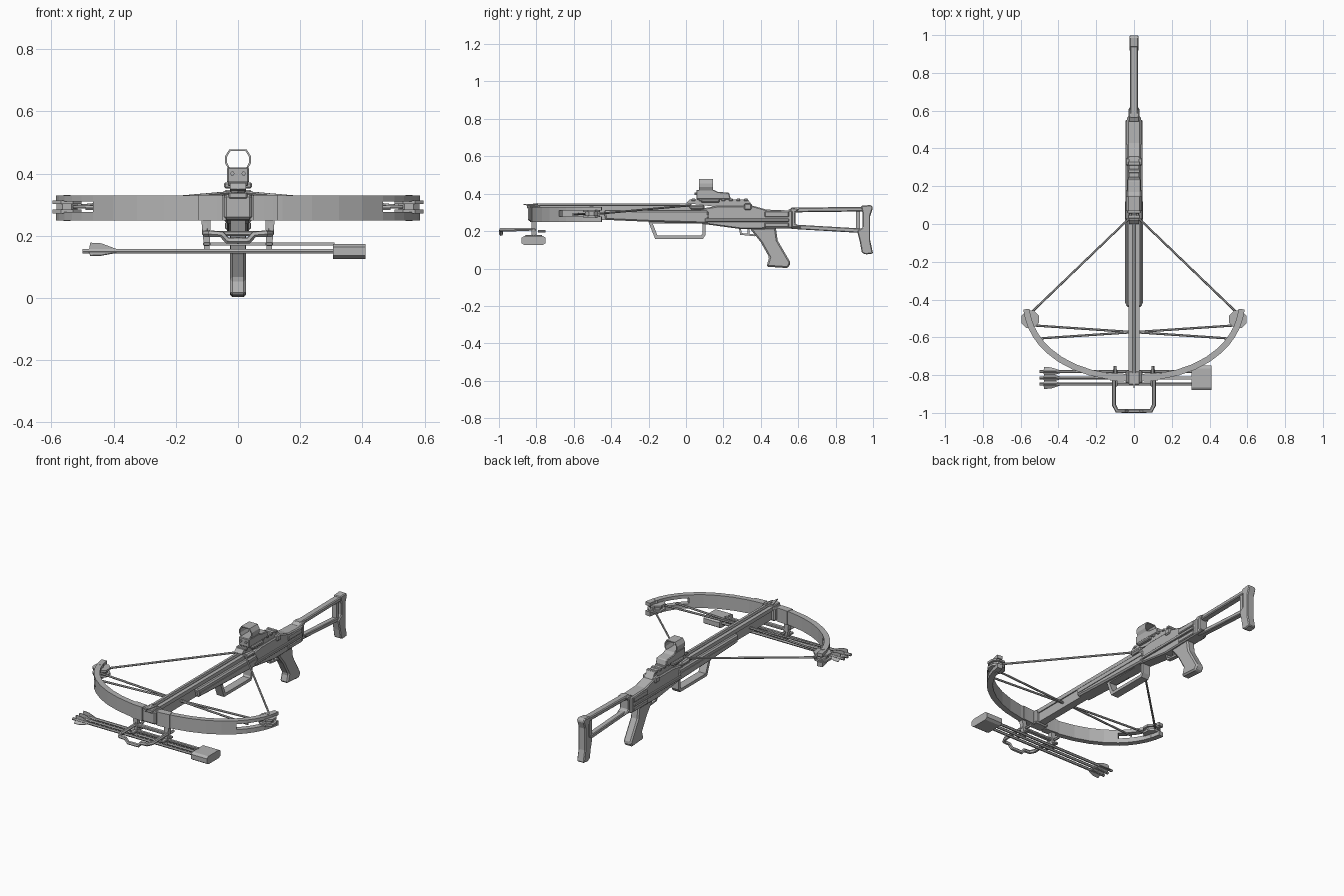
import bpy, bmesh, math
from mathutils import Vector

cube = bpy.data.objects.get("Cube")
if cube:
    bpy.data.objects.remove(cube, do_unlink=True)

COLOUR = (0.45, 0.45, 0.45, 1)
grey = bpy.data.materials.new("plain grey")
grey.use_nodes = True
grey.diffuse_color = COLOUR
grey.node_tree.nodes["Principled BSDF"].inputs["Base Color"].default_value = COLOUR


def place(name, data, mirror):
    data.materials.append(grey)
    obj = bpy.data.objects.new(name, data)
    bpy.context.collection.objects.link(obj)
    if mirror:
        obj.modifiers.new("both sides", "MIRROR")
    return obj


def solid(name, outline, offset, bevel=0, wall=0, mirror=False):
    """Push a flat outline along an offset; a wall thickness makes it a hollow frame."""
    bm = bmesh.new()
    face = bm.faces.new([bm.verts.new(point) for point in outline])
    face.normal_update()
    if wall:
        bmesh.ops.inset_individual(bm, faces=[face], thickness=wall, use_even_offset=True)
        bmesh.ops.delete(bm, geom=[face], context="FACES")
    pushed = bmesh.ops.extrude_face_region(bm, geom=bm.faces[:])["geom"]
    bmesh.ops.translate(bm, vec=offset, verts=[v for v in pushed if isinstance(v, bmesh.types.BMVert)])
    bmesh.ops.recalc_face_normals(bm, faces=bm.faces)
    mesh = bpy.data.meshes.new(name)
    bm.to_mesh(mesh)
    bm.free()
    obj = place(name, mesh, mirror)
    if bevel:
        chamfer = obj.modifiers.new("chamfer", "BEVEL")
        chamfer.width = bevel
        chamfer.segments = 1


def side(name, outline, width, **options):
    """Profile in (y, z), centred on x."""
    points = [(-width / 2, y, z) for y, z in outline]
    solid(name, points, (width, 0, 0), **options)


def beam(name, start, end, depth, width, **options):
    """Straight bar whose lower edge runs from start to end in (y, z)."""
    (y, z), (far_y, far_z) = start, end
    outline = [start, end, (far_y, far_z + depth), (y, z + depth)]
    side(name, outline, width, **options)


def block(name, centre, size, **options):
    x, y, z = centre
    w, d, h = (length / 2 for length in size)
    outline = [(x - w, y - d, z - h), (x + w, y - d, z - h), (x + w, y + d, z - h), (x - w, y + d, z - h)]
    solid(name, outline, (0, 0, size[2]), **options)


def rod(name, path, radius, mirror=False):
    curve = bpy.data.curves.new(name, "CURVE")
    curve.dimensions = "3D"
    curve.bevel_depth = radius
    curve.bevel_resolution = 1
    curve.use_fill_caps = True
    spline = curve.splines.new("POLY")
    spline.points.add(len(path) - 1)
    for point, position in zip(spline.points, path):
        point.co = (*position, 1)
    spline.use_smooth = False
    place(name, curve, mirror)


def ring(radius, sides=8):
    turns = [math.tau * (k + 0.5) / sides for k in range(sides)]
    return [(radius * math.cos(a), radius * math.sin(a)) for a in turns]


# Flight rail with a centre groove, and the fore-end under it
beam("rail_core", (-.83, .26), (.1, .26), .06, .045)
block("rail_edges", (.018, -.4, .325), (.022, .88, .022), mirror=True)
side("fore_end", [(-.44, .31), (.12, .31), (.12, .24), (-.2, .25), (-.43, .26)], .086, bevel=.008)
beam("fore_end_rib", (-.42, .275), (.12, .275), .012, .094)

# Receiver with raised side panels
side("receiver", [(.08, .32), (.17, .335), (.36, .335), (.43, .315), (.57, .31),
                  (.57, .215), (.3, .21), (.08, .24)], .072, bevel=.006)
beam("receiver_rib", (.1, .25), (.55, .25), .018, .09, bevel=.003)
beam("rear_panel", (.42, .22), (.55, .22), .025, .084, bevel=.004)
beam("upper_panel", (.42, .275), (.55, .275), .03, .084, bevel=.004)
block("latch_housing", (0, .06, .328), (.09, .08, .025), bevel=.008)

# Sight rail with cross teeth
side("sight_rail", [(0, .35), (.02, .37), (.33, .37), (.36, .33), (.16, .33)], .052)
for k in range(8):
    block("rail_tooth", (0, .04 + k * .04, .367), (.064, .02, .014), bevel=.003)
block("rail_foot", (0, .33, .33), (.09, .04, .035), bevel=.006)

# Reflex sight: body, clamp, screws and open hood
side("sight_body", [(.055, .37), (.055, .42), (.15, .42), (.17, .41), (.23, .405), (.24, .37)], .07, bevel=.004)
block("sight_clamp", (0, .13, .362), (.09, .1, .02), bevel=.005)
rod("sight_screws", [(.018, .045, .4), (.018, .06, .4)], .007, mirror=True)
hood = [(.03, .412), (.042, .435), (.042, .455), (.028, .478)]
hood += [(-x, z) for x, z in reversed(hood)]
solid("sight_hood", [(x, .07, z) for x, z in hood], (0, .075, 0), wall=.006)

# Pistol grip, trigger, guard and fore hand loop
side("pistol_grip", [(.34, .215), (.4, .14), (.445, .06), (.43, .01), (.545, .002), (.56, .03),
                     (.49, .15), (.48, .22)], .052, bevel=.008)
side("trigger_guard", [(.28, .23), (.29, .18), (.37, .172), (.385, .23)], .024, wall=.01)
beam("trigger", (.33, .185), (.34, .185), .03, .01)
side("hand_loop", [(-.205, .26), (-.165, .158), (.09, .158), (.105, .18), (.105, .26)], .048, wall=.018)

# Open frame shoulder stock
side("stock_root", [(.54, .22), (.54, .31), (.57, .325), (.61, .32), (.585, .3), (.585, .24),
                    (.62, .22)], .06, bevel=.005)
beam("stock_top_bar", (.56, .3), (.95, .305), .025, .04, bevel=.005)
beam("stock_low_bar", (.56, .212), (.94, .19), .024, .034, bevel=.004)
beam("stock_strut", (.91, .2), (.93, .2), .12, .028)
side("butt_plate", [(.935, .335), (.99, .34), (1, .325), (.985, .28), (.985, .15), (1, .08), (.96, .075),
                    (.94, .085), (.93, .14), (.915, .2), (.945, .22), (.945, .29)], .048, bevel=.005)

# Riser and broadhead bolt lying in the groove
block("riser", (0, -.81, .293), (.09, .07, .08), bevel=.008)
block("riser_cap", (0, -.815, .33), (.06, .07, .02), bevel=.004)
RAIL_TOP = .34
rod("loaded_bolt", [(0, -.8, RAIL_TOP), (0, .03, RAIL_TOP)], .008)
solid("bolt_head", [(0, -.868, RAIL_TOP), (.022, -.79, RAIL_TOP), (-.022, -.79, RAIL_TOP)], (0, 0, .005))
side("bolt_head_fin", [(-.868, RAIL_TOP), (-.79, .35), (-.79, .33)], .004)

# Limbs follow a squarish oval and end in a two-pronged fork
OVAL_Y, OVAL_WIDE, OVAL_DEEP, FULLNESS, LIMB = -.4, .573, .415, .93, .032


def oval(grow, start, end, z, steps):
    turns = [math.radians(start + (end - start) * k / steps) for k in range(steps + 1)]
    return [((OVAL_WIDE + grow) * math.sin(a) ** FULLNESS,
             OVAL_Y - (OVAL_DEEP + grow) * math.cos(a) ** FULLNESS, z) for a in turns]


def limb(name, start, end, low, high, thick=LIMB, steps=5):
    outer = oval(thick / 2, start, end, low, steps)
    inner = oval(-thick / 2, start, end, low, steps)
    solid(name, outer + inner[::-1], (0, 0, high - low), mirror=True)


limb("limbs", 3, 51, .25, .33)
limb("limb_pockets", 4, 11, .25, .332, thick=LIMB * 1.3)
limb("lower_fork_prongs", 51, 84, .25, .277)
limb("upper_fork_prongs", 51, 84, .31, .33)

# Grooved cams, bowstring and crossed cables
CAM = Vector((.55, -.505, 0))
for name, radius, low, high in (("lower_cam_plates", .05, .272, .284), ("cam_grooves", .036, .284, .302),
                                ("upper_cam_plates", .05, .302, .314), ("cam_axles", .012, .248, .332)):
    outline = [CAM + Vector((x, y, low)) for x, y in ring(radius)]
    solid(name, outline, (0, 0, high - low), mirror=True)
rod("bowstring", [(.54, -.465, .293), (.03, .025, .338), (0, .025, .338)], .006, mirror=True)
rod("cables", [(.53, -.537, .293), (-.49, -.605, .288)], .006, mirror=True)

# Foot stirrup with a dipped front bar
rod("stirrup", [(.105, -.815, .25), (.105, -.82, .21), (.105, -.96, .207), (.09, -.989, .207),
                (.052, -.989, .205), (.034, -.989, .185), (0, -.989, .185)], .011, mirror=True)

# Hangers carrying the quiver under the limbs
hanger = [(.088, .25), (.118, .25), (.108, .15), (.092, .15)]
solid("hangers", [(x, -.825, z) for x, z in hanger], (0, .025, 0), mirror=True)
block("hanger_clips", (.1, -.815, .174), (.024, .09, .012), bevel=.003, mirror=True)
rod("hanger_pins", [(.1, -.79, .2), (.1, -.752, .2)], .008, mirror=True)
block("hanger_bar", (0, -.815, .208), (.23, .025, .016), bevel=.004)

# Side quiver: hood, support bar and three spare bolts with vanes
BOLT_Y, BOLT_Z = -.815, .15
hood = [(.065, .014), (.05, .024), (-.05, .024), (-.065, .014)]
hood += [(-y, -z) for y, z in hood]
solid("quiver_hood", [(.305, BOLT_Y + y, BOLT_Z + z) for y, z in hood], (.105, 0, 0))
block("quiver_bar", (.1, BOLT_Y, .174), (.42, .014, .009))
for row in (-1, 0, 1):
    shaft = Vector((0, BOLT_Y + row * .033, BOLT_Z))
    rod("spare_bolt", [shaft + Vector((x, 0, 0)) for x in (-.5, .31)], .008)
    for k in range(3):
        turn = math.tau * k / 3
        outward = Vector((0, math.sin(turn), math.cos(turn)))
        across = Vector((0, math.cos(turn), -math.sin(turn))) * .003
        vane = [(-.48, 0), (-.475, .028), (-.44, .026), (-.37, 0)]
        solid("bolt_vane", [shaft + Vector((x, 0, 0)) + outward * r - across / 2 for x, r in vane], across)
